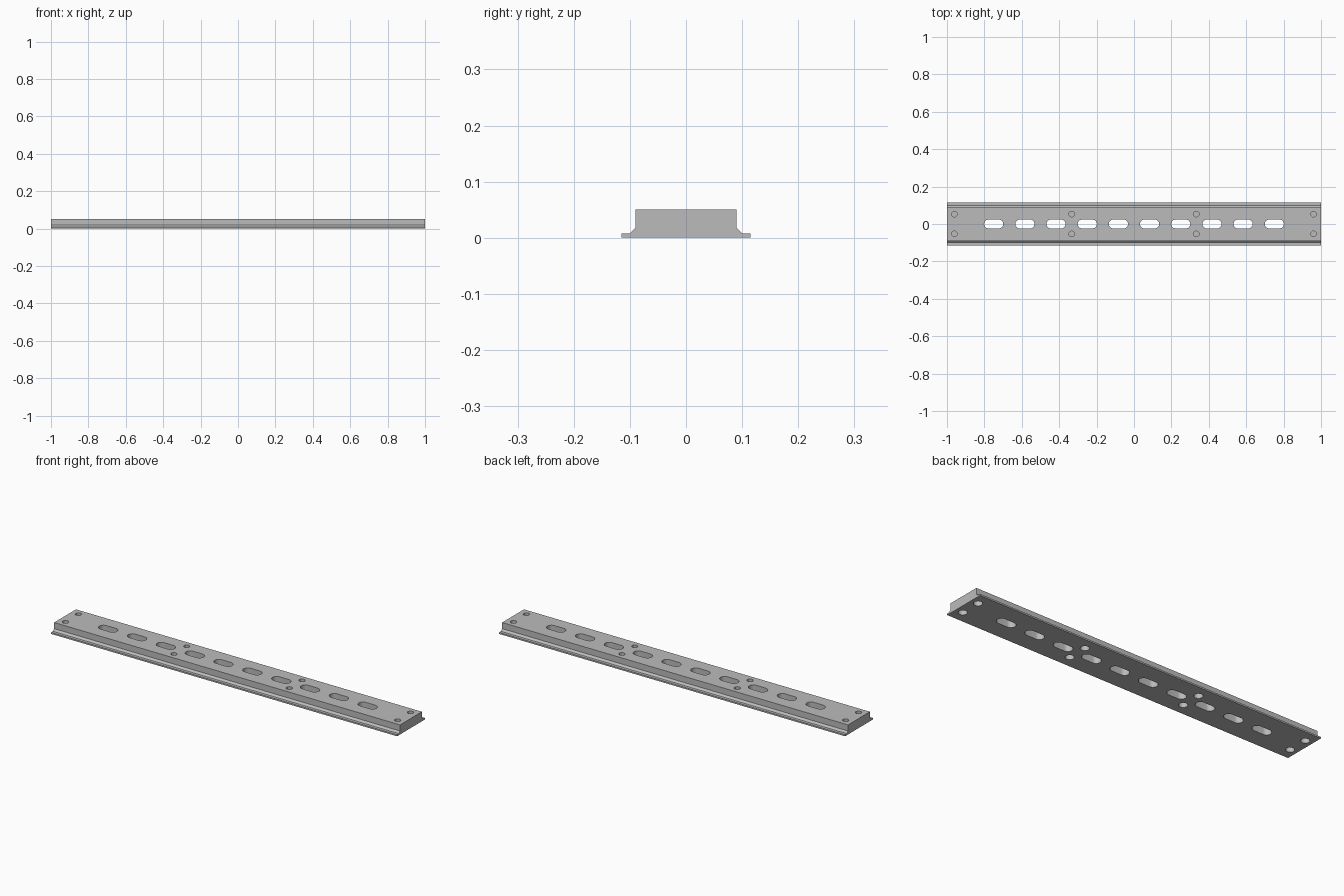
import bpy, bmesh, math

if "Cube" in bpy.data.objects:
    bpy.data.objects.remove(bpy.data.objects["Cube"])

grey = bpy.data.materials.new("grey metal")
grey.diffuse_color = (0.5, 0.5, 0.5, 1)
grey.use_nodes = True
grey.node_tree.nodes["Principled BSDF"].inputs["Base Color"].default_value = grey.diffuse_color


def add_prism(bm, pts, direction):
    """Extrude a closed outline along a vector."""
    base = bm.faces.new([bm.verts.new(p) for p in pts])
    out = bmesh.ops.extrude_face_region(bm, geom=[base])["geom"]
    bmesh.ops.translate(bm, vec=direction,
                        verts=[v for v in out if isinstance(v, bmesh.types.BMVert)])


def make_object(name, bm):
    bmesh.ops.recalc_face_normals(bm, faces=bm.faces)
    mesh = bpy.data.meshes.new(name)
    bm.to_mesh(mesh)
    bm.free()
    mesh.materials.append(grey)
    obj = bpy.data.objects.new(name, mesh)
    bpy.context.collection.objects.link(obj)
    return obj


def capsule(x, y, z, radius, half=0.0, steps=16):
    """Outline of a slot, or of a circle when half is zero."""
    pts = []
    for side, start in ((1, -math.pi / 2), (-1, math.pi / 2)):
        for i in range(steps + (1 if half else 0)):
            a = start + math.pi * i / steps
            pts.append((x + side * half + radius * math.cos(a),
                        y + radius * math.sin(a), z))
    return pts


# Rail body: raised block with chamfered feet and thin side flanges
half_profile = [(0.115, 0), (0.115, 0.008), (0.10, 0.008), (0.09, 0.018), (0.09, 0.05)]
profile = half_profile + [(-y, z) for y, z in reversed(half_profile)]
bm = bmesh.new()
add_prism(bm, [(-1, y, z) for y, z in profile], (2, 0, 0))
rail = make_object("rail", bm)

# Cutters: through slots, and screw holes sunk from the top and the underside
bm = bmesh.new()
for i in range(10):
    add_prism(bm, capsule(-0.75 + i / 6, 0, -0.02, 0.024, 0.027), (0, 0, 0.1))
for x in (-0.96, -1 / 3, 1 / 3, 0.96):
    for y in (-0.053, 0.053):
        add_prism(bm, capsule(x, y, 0.03, 0.015), (0, 0, 0.04))
        add_prism(bm, capsule(x, y, -0.02, 0.021), (0, 0, 0.045))
cutter = make_object("hole_cutter", bm)
cutter.hide_render = True
cutter.display_type = 'WIRE'

cut = rail.modifiers.new("holes", 'BOOLEAN')
cut.operation = 'DIFFERENCE'
cut.solver = 'EXACT'
cut.object = cutter

# Apply the cut, then smooth the round walls while keeping the edges sharp
bpy.context.view_layer.objects.active = rail
rail.select_set(True)
bpy.ops.object.modifier_apply(modifier=cut.name)
bpy.ops.object.shade_smooth_by_angle(angle=math.radians(30))
bpy.data.objects.remove(cutter)
